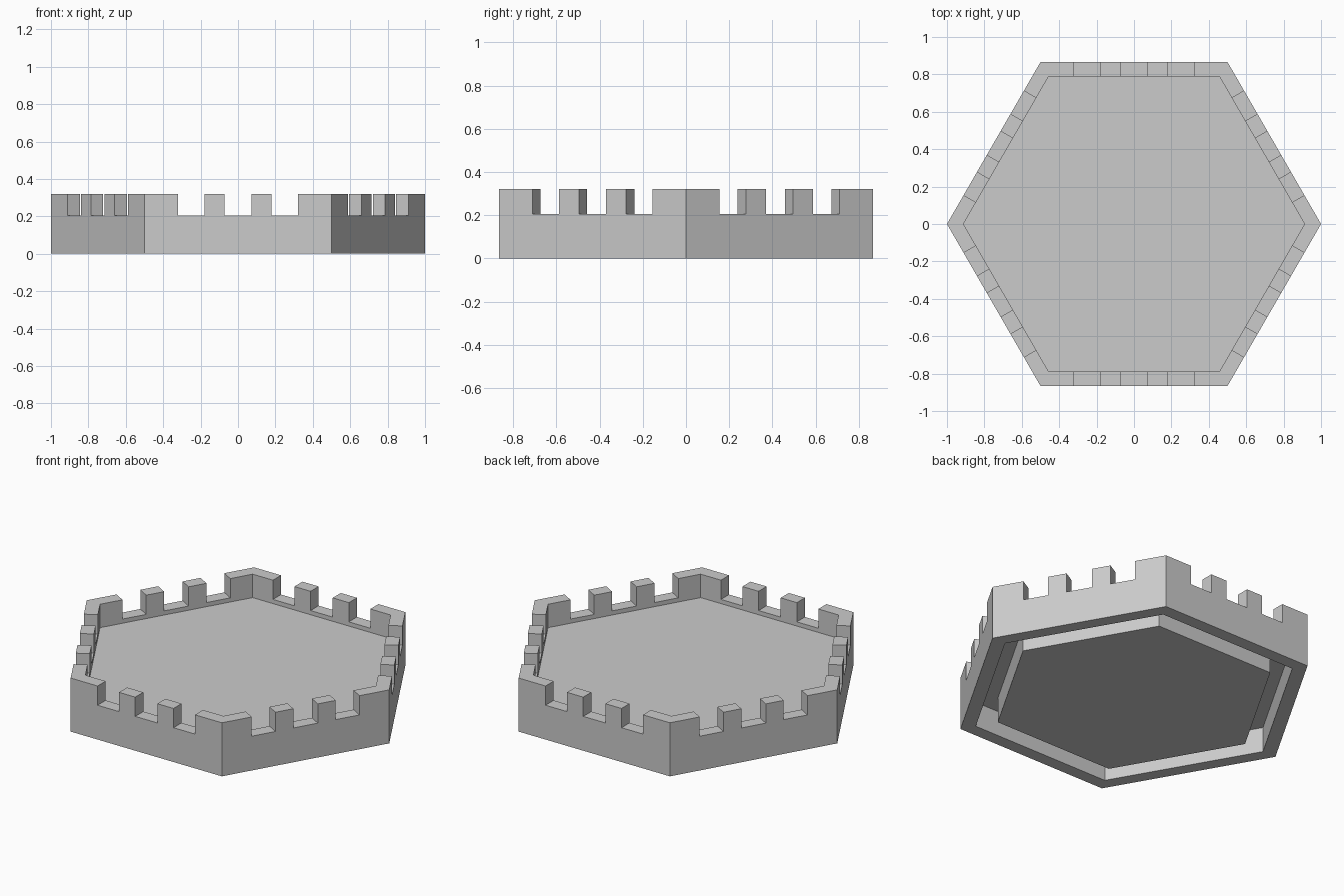
import bpy, bmesh
from math import sin, cos, pi
from mathutils import Vector

cube = bpy.data.objects.get("Cube")
if cube:
    bpy.data.objects.remove(cube, do_unlink=True)

OUTER, INNER, PLUG = 1.0, 0.912, 0.785
LOW, TOP = 0.205, 0.32
FLOOR_TOP, FLOOR_UNDER = 0.18, 0.15
# Distances of the notch edges from the middle of each side
NOTCHES = [-0.322, -0.18, -0.073, 0.073, 0.18, 0.322]

stone = bpy.data.materials.new("grey stone")
stone.use_nodes = True
grey = (0.6, 0.6, 0.6, 1)
stone.diffuse_color = grey
stone.node_tree.nodes["Principled BSDF"].inputs["Base Color"].default_value = grey


def finish(name, bm):
    bmesh.ops.recalc_face_normals(bm, faces=bm.faces)
    mesh = bpy.data.meshes.new(name)
    bm.to_mesh(mesh)
    bm.free()
    mesh.materials.append(stone)
    obj = bpy.data.objects.new(name, mesh)
    bpy.context.collection.objects.link(obj)
    return obj


def raise_faces(bm, faces, height):
    """Extrude a patch of faces straight up and return its new top faces."""
    geom = bmesh.ops.extrude_face_region(bm, geom=faces)["geom"]
    verts = [g for g in geom if isinstance(g, bmesh.types.BMVert)]
    bmesh.ops.translate(bm, verts=verts, vec=(0, 0, height))
    return [g for g in geom if isinstance(g, bmesh.types.BMFace)]


def hex_slab(name, radius, bottom, top):
    bm = bmesh.new()
    ring = [bm.verts.new((radius * cos(i * pi / 3), radius * sin(i * pi / 3), bottom))
            for i in range(6)]
    raise_faces(bm, [bm.faces.new(ring)], top - bottom)
    return finish(name, bm)


# Battlement wall: a flat hexagonal ring split at the notches, then raised
bm = bmesh.new()
pairs = []
for side in range(6):
    angle = (side + 0.5) * pi / 3
    normal = Vector((cos(angle), sin(angle), 0))
    along = Vector((-sin(angle), cos(angle), 0))
    for i, t in enumerate([-0.5] + NOTCHES):
        t_in = t * INNER if i == 0 else t
        pairs.append([bm.verts.new(normal * r * cos(pi / 6) + along * s)
                      for r, s in ((OUTER, t), (INNER, t_in))])
ring = []
for i, (a, b) in enumerate(pairs):
    c, d = pairs[(i + 1) % len(pairs)]
    ring.append(bm.faces.new((a, c, d, b)))
    # Every second piece of a side stands up as a merlon
    ring[-1].material_index = 0
    ring[-1].smooth = False
merlon_centres = [f.calc_center_median().xy for f in ring
                  if ring.index(f) % 7 % 2 == 0]
tops = raise_faces(bm, ring, LOW)
merlons = [f for f in tops
           if any((f.calc_center_median().xy - c).length < 0.001 for c in merlon_centres)]
raise_faces(bm, merlons, TOP - LOW)
finish("battlement_wall", bm)

# Sunken floor, and the solid core below it that leaves a groove inside the wall
hex_slab("floor", INNER + 0.01, FLOOR_UNDER, FLOOR_TOP)
hex_slab("underside_core", PLUG, 0, FLOOR_UNDER + 0.01)
